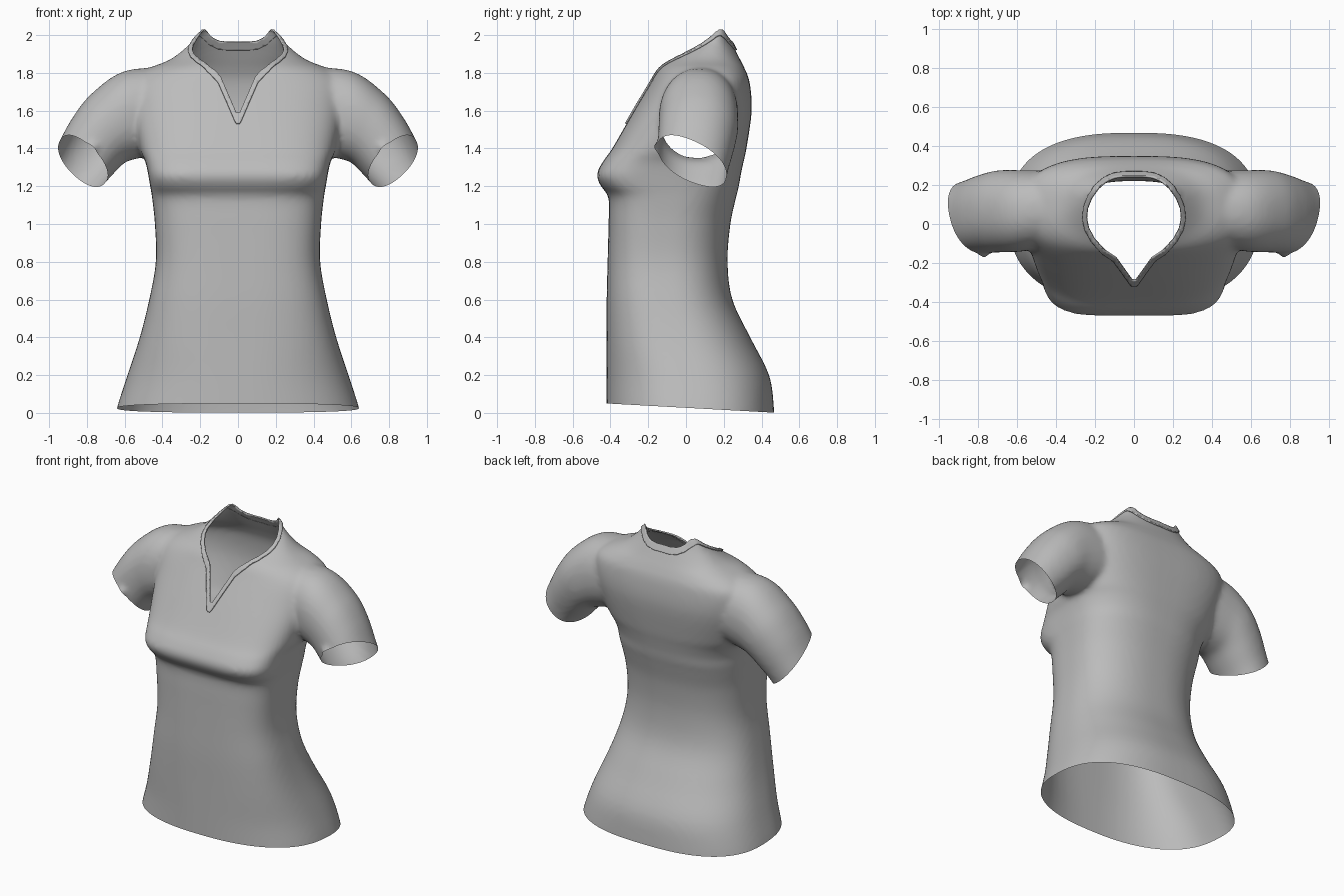
import bpy, bmesh, math
from mathutils import Vector

if "Cube" in bpy.data.objects:
    bpy.data.objects.remove(bpy.data.objects["Cube"])

# One cloth colour
cloth = bpy.data.materials.new("grey_cloth")
cloth.diffuse_color = (0.5, 0.5, 0.5, 1)
cloth.use_nodes = True
cloth.node_tree.nodes["Principled BSDF"].inputs["Base Color"].default_value = cloth.diffuse_color


def spline(keys, steps):
    """Smooth in-between rows through a list of key rows."""
    rows = []
    for i in range(len(keys) - 1):
        a, b = keys[max(i - 1, 0)], keys[i]
        c, d = keys[i + 1], keys[min(i + 2, len(keys) - 1)]
        for s in range(steps):
            t = s / steps
            rows.append([0.5 * (2 * q + (r - p) * t + (2 * p - 5 * q + 4 * r - w) * t * t
                                + (3 * q - p - 3 * r + w) * t ** 3)
                         for p, q, r, w in zip(a, b, c, d)])
    return rows + [list(keys[-1])]


def power(v, n):
    return math.copysign(abs(v) ** (2 / n), v)


def loft(bm, rings):
    """Closed solid through a list of rings of points."""
    loops = [[bm.verts.new(p) for p in ring] for ring in rings]
    n = len(loops[0])
    for a, b in zip(loops, loops[1:]):
        for i in range(n):
            j = (i + 1) % n
            bm.faces.new((a[i], a[j], b[j], b[i]))
    bm.faces.new(loops[0][::-1])
    bm.faces.new(loops[-1])


def trim(bm, f):
    """Cut the surface along f = 0 and keep the side where f is positive."""
    val = {v: f(v.co) or 1e-7 for v in bm.verts}
    new = set()
    for e in list(bm.edges):
        a, b = e.verts
        if val[a] * val[b] < 0:
            t = min(max(val[a] / (val[a] - val[b]), 0.01), 0.99)
            new.add(bmesh.utils.edge_split(e, a, t)[1])
    for face in list(bm.faces):
        cut = [v for v in face.verts if v in new]
        if len(cut) == 2:
            bmesh.utils.face_split(face, cut[0], cut[1])
    bmesh.ops.delete(bm, geom=[v for v in bm.verts if v not in new and val[v] < 0],
                     context='VERTS')
    bmesh.ops.triangulate(bm, faces=bm.faces[:])


def make_object(name, bm):
    mesh = bpy.data.meshes.new(name)
    bm.to_mesh(mesh)
    mesh.materials.clear()
    mesh.materials.append(cloth)
    for p in mesh.polygons:
        p.use_smooth = True
        p.material_index = 0
    ob = bpy.data.objects.new(name, mesh)
    bpy.context.collection.objects.link(ob)
    return ob


# Torso sections: height, half width, front y, back y, front and back squareness
torso = [
    (-0.10, 0.67, -0.42, 0.47, 2.4, 2.6),
    (0.03, 0.64, -0.42, 0.465, 2.4, 2.6),
    (0.20, 0.585, -0.42, 0.44, 2.5, 2.5),
    (0.40, 0.52, -0.42, 0.34, 2.8, 2.4),
    (0.60, 0.47, -0.42, 0.245, 3.0, 2.4),
    (0.80, 0.435, -0.415, 0.22, 3.2, 2.4),
    (1.00, 0.44, -0.41, 0.235, 3.4, 2.4),
    (1.14, 0.455, -0.41, 0.265, 3.6, 2.5),
    (1.20, 0.465, -0.45, 0.28, 4.2, 2.6),
    (1.26, 0.475, -0.473, 0.29, 4.4, 2.6),
    (1.33, 0.49, -0.44, 0.305, 4.0, 2.7),
    (1.40, 0.52, -0.39, 0.32, 3.4, 2.8),
    (1.60, 0.56, -0.275, 0.348, 2.8, 3.0),
    (1.75, 0.56, -0.185, 0.337, 2.6, 3.0),
    (1.82, 0.48, -0.145, 0.312, 2.4, 2.8),
    (1.87, 0.36, -0.09, 0.287, 2.3, 2.6),
    (1.94, 0.27, 0.01, 0.252, 2.2, 2.4),
    (2.00, 0.215, 0.11, 0.22, 2.2, 2.2),
    (2.04, 0.18, 0.15, 0.205, 2.2, 2.2),
]
# Sleeve sections: top x, top z, bottom x, bottom z, front y, back y
sleeve = [
    (0.36, 1.83, 0.34, 1.40, -0.10, 0.27),
    (0.60, 1.81, 0.54, 1.345, -0.14, 0.275),
    (0.77, 1.695, 0.60, 1.325, -0.145, 0.275),
    (0.875, 1.565, 0.66, 1.265, -0.15, 0.255),
    (0.955, 1.42, 0.73, 1.185, -0.155, 0.225),
    (1.03, 1.28, 0.80, 1.08, -0.155, 0.20),
]
STEPS = 72
angles = [2 * math.pi * i / STEPS for i in range(STEPS)]

bm = bmesh.new()
rings = []
for z, w, yf, yb, nf, nb in spline(torso, 4):
    ring = []
    for a in angles:
        n = nf if math.sin(a) < 0 else nb
        ring.append((w * power(math.cos(a), n),
                     (yf + yb) / 2 + (yb - yf) / 2 * power(math.sin(a), n), z))
    rings.append(ring)
loft(bm, rings)
for side in (1, -1):
    rings = []
    for tx, tz, bx, bz, yf, yb in spline(sleeve, 5):
        rings.append([(side * ((tx + bx) / 2 + (tx - bx) / 2 * power(math.cos(a), 2.2)),
                       (yf + yb) / 2 + (yb - yf) / 2 * power(math.sin(a), 2.2),
                       (tz + bz) / 2 + (tz - bz) / 2 * power(math.cos(a), 2.2))
                      for a in angles])
    loft(bm, rings)
bmesh.ops.recalc_face_normals(bm, faces=bm.faces[:])

# Fuse torso and sleeves into one smooth skin
form = make_object("shirt_form", bm)
bm.free()
mod = form.modifiers.new("fuse", 'REMESH')
mod.mode = 'VOXEL'
mod.voxel_size = 0.017
mod = form.modifiers.new("soften", 'SMOOTH')
mod.factor = 0.5
mod.iterations = 8
dg = bpy.context.evaluated_depsgraph_get()
skin = bpy.data.meshes.new_from_object(form.evaluated_get(dg))
bpy.data.objects.remove(form)
bm = bmesh.new()
bm.from_mesh(skin)
bmesh.ops.triangulate(bm, faces=bm.faces[:])

# Small pinched fold at the front of each cuff
for v in bm.verts:
    d = (Vector((abs(v.co.x), v.co.y, v.co.z)) - Vector((0.775, -0.15, 1.4))).length
    v.co.y -= 0.025 * math.exp(-(d / 0.03) ** 2)

# Neck opening seen from above, half outline from the notch to the nape
neck = [(0, -0.295), (0.04, -0.24), (0.09, -0.17), (0.15, -0.13), (0.20, -0.075),
        (0.23, -0.02), (0.24, 0.03), (0.235, 0.08), (0.215, 0.13), (0.18, 0.18),
        (0.14, 0.215), (0.10, 0.233), (0.05, 0.24), (0, 0.24)]


def neck_distance(co):
    """Distance outside the neck outline, negative within it."""
    if co.z < 1.45:
        return 1.0
    p = Vector((abs(co.x), co.y))
    best, inside = 9.0, False
    for a, b in zip(neck, neck[1:]):
        a, b = Vector(a), Vector(b)
        ab = b - a
        t = min(max((p - a).dot(ab) / ab.dot(ab), 0), 1)
        best = min(best, (p - a - ab * t).length)
        if a.y <= p.y < b.y and p.x < a.x + ab.x * (p.y - a.y) / ab.y:
            inside = True
    return -best if inside else best


def cuff_side(co):
    if abs(co.x) < 0.62 or co.z < 1.0:
        return 1.0
    return -Vector((0.616, -0.424, -0.663)).dot((abs(co.x) - 0.95, co.y - 0.08, co.z - 1.42))


# Open the hem, the cuffs and the neck
trim(bm, lambda co: co.z - 0.027 + 0.055 * co.y)
trim(bm, cuff_side)
trim(bm, neck_distance)
bm.normal_update()
shirt = make_object("shirt_body", bm)

# Raised trim around the neck opening
trim(bm, lambda co: 0.022 - neck_distance(co))
bm.normal_update()
for v, n in [(v, v.normal.copy()) for v in bm.verts]:
    v.co += n * 0.004
band = make_object("neck_band", bm)
bm.free()
mod = band.modifiers.new("thickness", 'SOLIDIFY')
mod.thickness = 0.01
mod.offset = 0
for ob in (shirt, band):
    bpy.ops.object.select_all(action='DESELECT')
    ob.select_set(True)
    bpy.context.view_layer.objects.active = ob
    bpy.ops.object.shade_smooth_by_angle(angle=math.radians(50))
